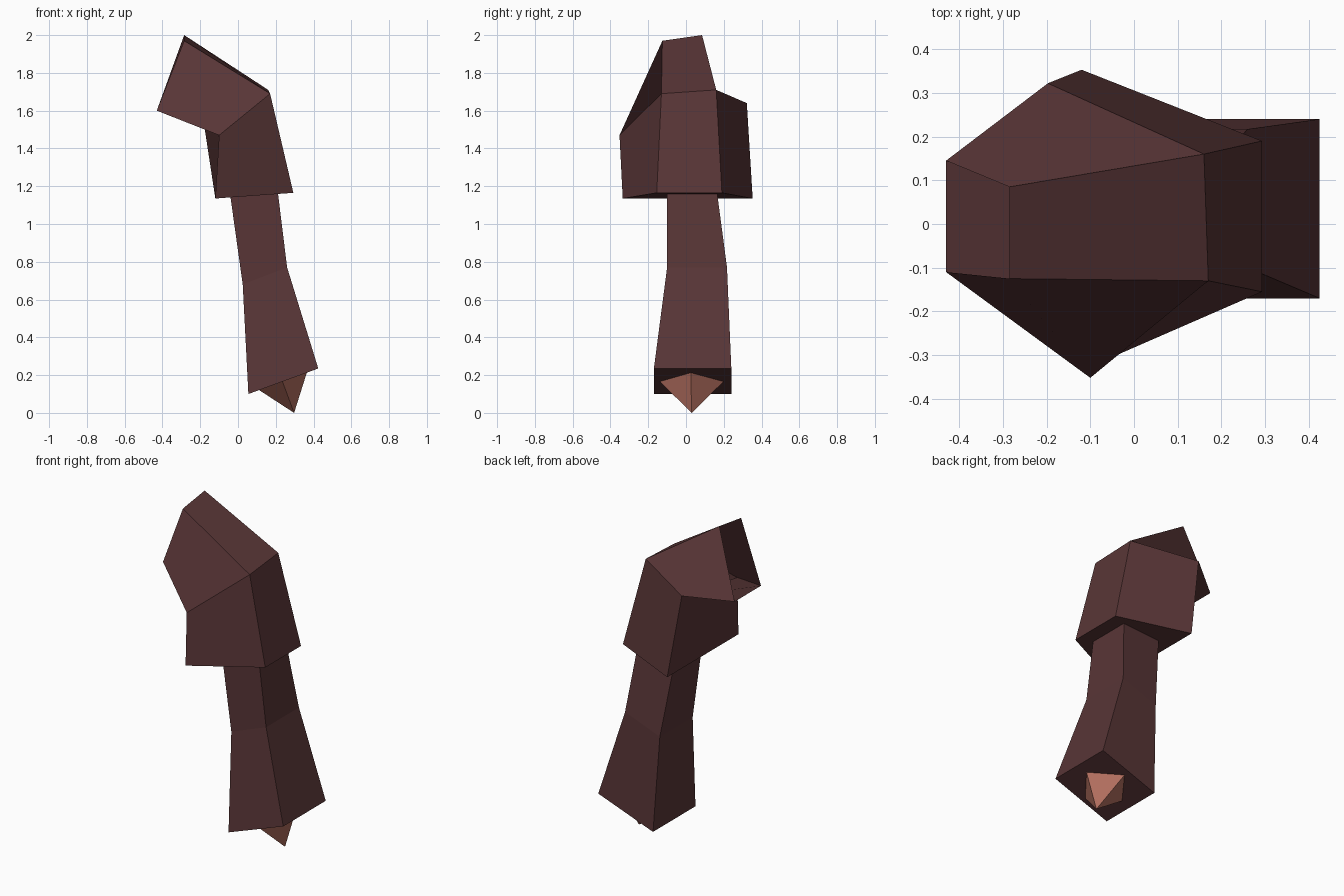
import bpy, bmesh

if "Cube" in bpy.data.objects:
    bpy.data.objects.remove(bpy.data.objects["Cube"])


def material(name, rgb):
    m = bpy.data.materials.new(name)
    m.diffuse_color = (*rgb, 1)
    m.use_nodes = True
    m.node_tree.nodes["Principled BSDF"].inputs["Base Color"].default_value = m.diffuse_color
    return m


def loft(name, rings, mat, cap_end=False, tip=None):
    """Skin four-sided rings in order; optionally cap the last ring or run it to a tip."""
    bm = bmesh.new()
    loops = [[bm.verts.new(p) for p in ring] for ring in rings]
    for a, b in zip(loops, loops[1:]):
        for i in range(4):
            j = (i + 1) % 4
            bm.faces.new((a[i], a[j], b[j], b[i]))
    last = loops[-1]
    if cap_end:
        bm.faces.new(last)
    if tip:
        t = bm.verts.new(tip)
        for i in range(4):
            bm.faces.new((last[i], last[(i + 1) % 4], t))
    bmesh.ops.recalc_face_normals(bm, faces=bm.faces)
    mesh = bpy.data.meshes.new(name)
    bm.to_mesh(mesh)
    bm.free()
    mesh.materials.append(mat)
    ob = bpy.data.objects.new(name, mesh)
    bpy.context.collection.objects.link(ob)
    return ob


def slanted(x_in, z_in, x_out, z_out, y0, y1):
    """Rectangular ring tilted in the x-z plane."""
    return [(x_out, y1, z_out), (x_out, y0, z_out), (x_in, y0, z_in), (x_in, y1, z_in)]


hide = material("dark brown", (0.098, 0.036, 0.037))
horn = material("claw tan", (0.456, 0.162, 0.117))

# Upper limb: bent sleeve, open at the shoulder, closed underneath
loft("upper_limb", [
    [(-0.285, 0.085, 2.0), (-0.285, -0.125, 1.97), (-0.43, -0.11, 1.6), (-0.43, 0.145, 1.6)],
    [(0.16, 0.16, 1.71), (0.17, -0.13, 1.69), (-0.1, -0.352, 1.47), (-0.197, 0.322, 1.64)],
    [(0.293, 0.19, 1.165), (0.293, -0.155, 1.165), (-0.12, -0.335, 1.135), (-0.12, 0.353, 1.135)],
], hide, cap_end=True)

# Lower limb: flares towards the slanted foot
loft("lower_limb", [
    slanted(-0.045, 1.18, 0.207, 1.2, -0.10, 0.16),
    slanted(0.025, 0.68, 0.26, 0.77, -0.10, 0.217),
    slanted(0.055, 0.10, 0.425, 0.235, -0.17, 0.24),
], hide, cap_end=True)

# Claw: pyramid on a diamond base lying on the foot sole
loft("claw", [
    [(0.365, 0.025, 0.215), (0.235, -0.14, 0.167), (0.11, 0.03, 0.122), (0.235, 0.2, 0.167)],
], horn, tip=(0.297, 0.03, 0.0))
